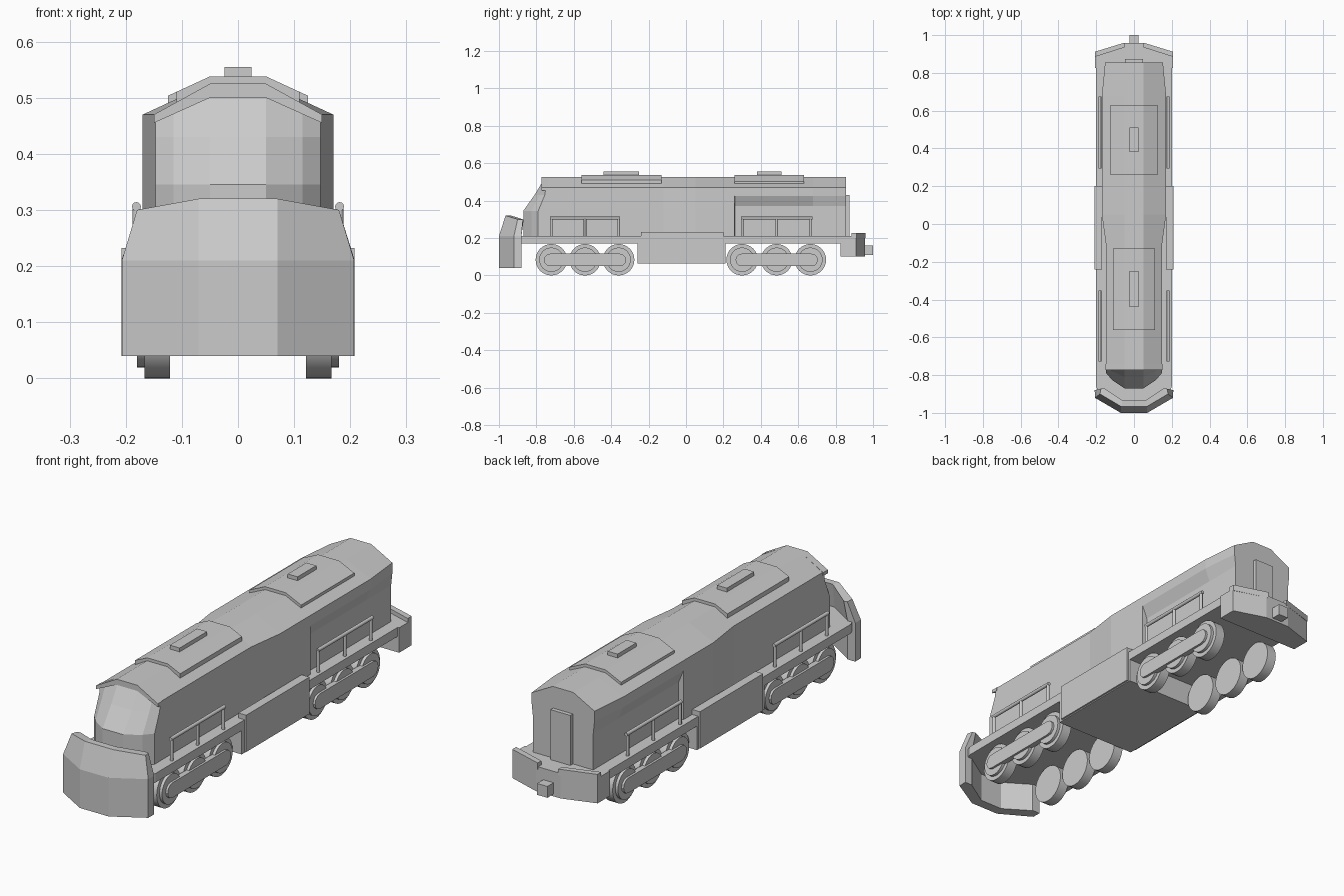
import bpy, bmesh, math
from mathutils import Matrix

if "Cube" in bpy.data.objects:
    bpy.data.objects.remove(bpy.data.objects["Cube"])

grey = bpy.data.materials.new("plain_grey")
grey.diffuse_color = (0.6, 0.6, 0.6, 1)
grey.use_nodes = True
grey.node_tree.nodes["Principled BSDF"].inputs["Base Color"].default_value = grey.diffuse_color


def finish(name, bm):
    bmesh.ops.recalc_face_normals(bm, faces=bm.faces)
    me = bpy.data.meshes.new(name)
    bm.to_mesh(me)
    bm.free()
    me.materials.append(grey)
    ob = bpy.data.objects.new(name, me)
    bpy.context.collection.objects.link(ob)
    return ob


def loft(name, rings, closed=False):
    """Skin equal-length rings; closed joins last ring to first, else cap ends."""
    bm = bmesh.new()
    vs = [[bm.verts.new(p) for p in r] for r in rings]
    n = len(vs[0])
    for k in range(len(vs) if closed else len(vs) - 1):
        a, b = vs[k], vs[(k + 1) % len(vs)]
        for i in range(n):
            j = (i + 1) % n
            bm.faces.new((a[i], a[j], b[j], b[i]))
    if not closed:
        bm.faces.new(vs[0])
        bm.faces.new(vs[-1])
    return finish(name, bm)


def mirrored(half):
    """Right-hand outline plus its reflection."""
    return half + [(-p[0], *p[1:]) for p in reversed(half)]


def box(name, x0, x1, y0, y1, z0, z1):
    plan = [(x0, y0), (x1, y0), (x1, y1), (x0, y1)]
    return loft(name, [[(x, y, z) for x, y in plan] for z in (z0, z1)])


def slab(name, half_plan, z0, z1):
    plan = mirrored(half_plan)
    return loft(name, [[(x, y, z) for x, y in plan] for z in (z0, z1)])


def extrude_y(name, half, y0, y1):
    prof = mirrored(half)
    return loft(name, [[(x, y, z) for x, z in prof] for y in (y0, y1)])


def cylinder(name, r, depth, pos, axis, seg):
    bm = bmesh.new()
    rot = {"X": Matrix.Rotation(math.pi / 2, 4, "Y"),
           "Y": Matrix.Rotation(math.pi / 2, 4, "X"), "Z": Matrix()}[axis]
    bmesh.ops.create_cone(bm, cap_ends=True, segments=seg, radius1=r, radius2=r,
                          depth=depth, matrix=Matrix.Translation(pos) @ rot)
    ob = finish(name, bm)
    for p in ob.data.polygons:
        p.use_smooth = len(p.vertices) == 4
    for e in ob.data.edges:
        a, b = (ob.data.vertices[i].co for i in e.vertices)
        e.use_edge_sharp = abs((a - b)["XYZ".index(axis)]) < 1e-5
    return ob


# main hood: lower width, upper width at each station, flared at the rear
stations = [(-0.75, .147, .147), (-0.12, .147, .147), (0.05, .17, .17),
            (0.26, .17, .17), (0.261, .147, .17), (0.68, .147, .17),
            (0.855, .147, .153)]
loft("body", [[(x, y, z) for x, z in mirrored(
    [(lo, .20), (lo, .37), (up, .425), (up, .47), (.05, .525)])]
    for y, lo, up in stations])

# cab nose and sloping windscreen
levels = [(-.87, -.79, .20, .20), (-.87, -.79, .345, .345),
          (-.81, -.755, .43, .43), (-.768, -.75, .50, .465)]
loft("cab_nose", [mirrored([(.05, yc, zc), (.115, yc * .46 + ys * .54, zc * .4 + zs * .6),
                            (.147, ys, zs), (.147, -.74, zs), (.05, -.74, zc)])
                  for yc, ys, zc, zs in levels])
extrude_y("roof_visor", [(.05, .525), (.15, .47), (.15, .455), (.05, .50)], -.772, -.74)

# roof hatches with a small raised cover
for tag, y0, y1, w, c0, c1 in (("front", -.56, -.13, .11, -.44, -.25),
                               ("rear", .26, .63, .125, .38, .51)):
    zs = .538 - (w - .05) * .46
    extrude_y(tag + "_roof_hatch", [(w, zs - .022), (w, zs), (.05, .538)], y0, y1)
    box(tag + "_hatch_cover", -.024, .024, c0, c1, .53, .555)

# walkway deck and central tank
slab("deck", [(.06, -.955), (.19, -.885), (.2, -.86), (.2, .90), (.06, .95)], .17, .21)
box("fuel_tank", -.2, .2, -.26, .21, .065, .18)
for s in (-1, 1):
    a, b = sorted((s * .17, s * .208))
    box("tank_side_panel", a, b, -.24, .2, .07, .232)

# curved front plough: bowed shell that leans back above the deck
outer = [(.207, -.92), (.07, -1.0)]
inner = [(.06, -.955), (.18, -.88)]
low = [(x, y, z) for z in (.04,) for x, y in [(.208, -.88)] + outer]
mid = [(x, y, .21) for x, y, z in low]
top = [(.175, -.872, .298), (.18, -.90, .30), (.07, -.965, .32)]
intop = [(.16, -.868, .298), (.155, -.872, .30), (.06, -.935, .32)]
inlow = [(.17, -.88), (.165, -.885), (.055, -.955)]


def arc(half):
    return mirrored(half)


shell = [arc(low), arc(mid), arc(top), arc(intop),
         arc([(x, y, .21) for x, y in inlow]), arc([(x, y, .04) for x, y in inlow])]
# loft along the bow so that each section is one closed outline
loft("front_plough", [[row[i] for row in shell] for i in range(len(shell[0]))])

# rear buffer beam, lips, coupler and end door
slab("rear_beam", [(.207, .825), (.207, .91), (.06, .957)], .10, .21)
for s in (-1, 1):
    plan = [(.05, .96), (.207, .912), (.207, .885), (.05, .935)]
    loft("rear_lip", [[(s * x, y, z) for x, y in plan] for z in (.20, .228)])
box("coupler", -.025, .025, .95, 1.0, .11, .16)
box("end_door", -.048, .048, .85, .873, .205, .43)

# wheels, hubs, bogie side bars and handrails on both sides
for tag, centres, r0, r1 in (("front", (-.72, -.54, -.36), -.76, -.32),
                             ("rear", (.30, .485, .665), .265, .705)):
    for s in (-1, 1):
        for y in centres:
            cylinder(tag + "_wheel", .084, .046, (s * .144, y, .084), "X", 32)
            cylinder(tag + "_hub", .065, .016, (s * .172, y, .084), "X", 32)
            cylinder(tag + "_rail_post", .007, .10, (s * .181, y, .257), "Z", 12)
        # rounded side bar
        half = .033
        plan = []
        for i in range(7):
            t = math.pi / 2 - math.pi * i / 6
            plan.append((r1 - half + half * math.cos(t), .083 + half * math.sin(t)))
        for i in range(7):
            t = -math.pi / 2 - math.pi * i / 6
            plan.append((r0 + half + half * math.cos(t), .083 + half * math.sin(t)))
        loft(tag + "_bogie_bar", [[(s * x, y, z) for y, z in plan] for x in (.165, .19)])
        length = centres[2] - centres[0] + .016
        cylinder(tag + "_handrail", .008, length,
                 (s * .181, centres[1], .306), "Y", 12)
